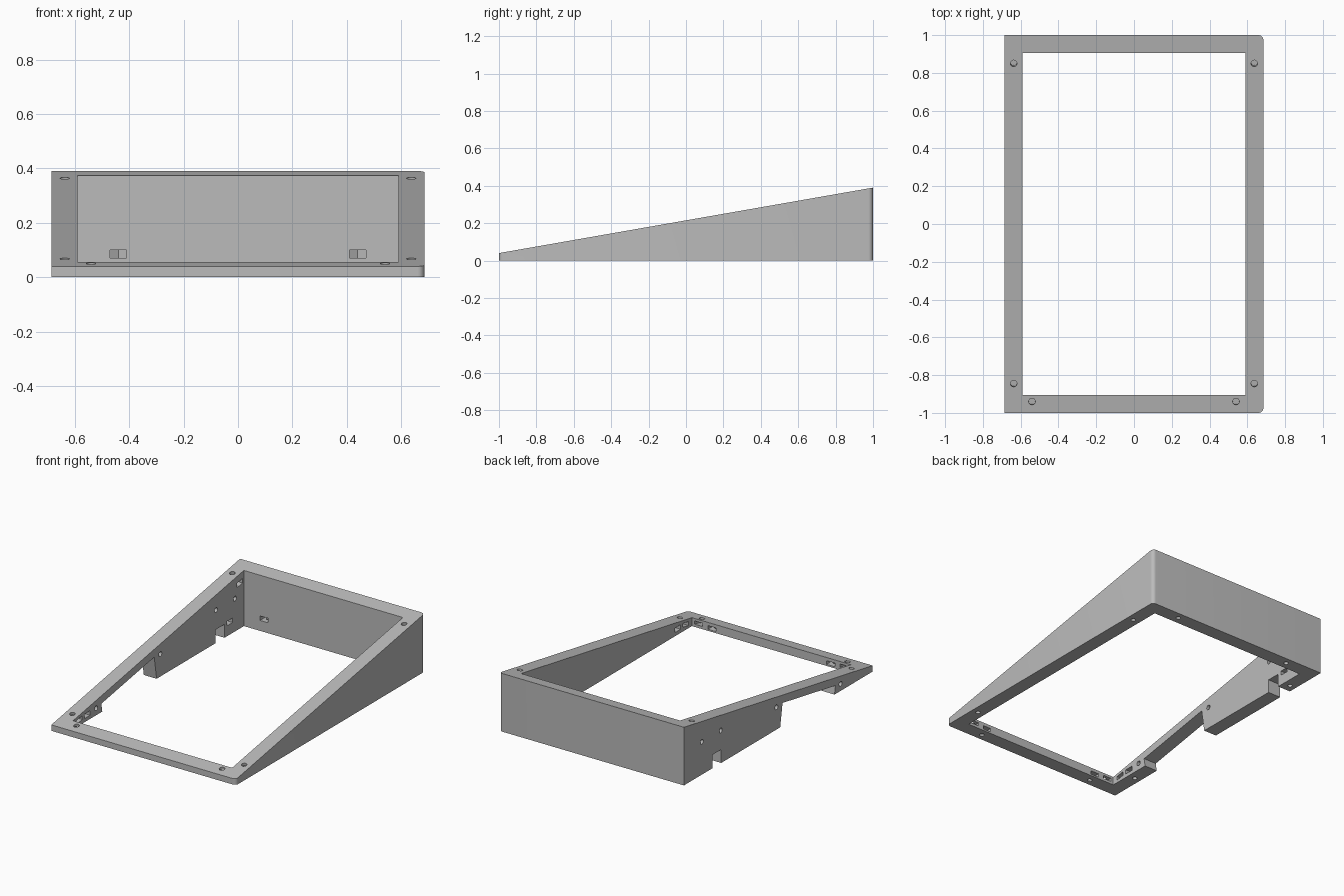
import bpy, bmesh, math
from mathutils import Vector

if "Cube" in bpy.data.objects:
    bpy.data.objects.remove(bpy.data.objects["Cube"], do_unlink=True)

SLOPE = 0.175
W, L = 0.685, 1.0          # outer half sizes
IW, IL = 0.59, 0.905       # opening half sizes
NORMAL = Vector((0, -SLOPE, 1)).normalized()


def top(y):
    return 0.04 + SLOPE * (y + L)


def prism(bm, pts, offset):
    """Close a polygon and its moved copy into a solid."""
    a = [bm.verts.new(p) for p in pts]
    b = [bm.verts.new(Vector(p) + Vector(offset)) for p in pts]
    bm.faces.new(a)
    bm.faces.new(b[::-1])
    n = len(a)
    for i in range(n):
        bm.faces.new((a[i], b[i], b[(i + 1) % n], a[(i + 1) % n]))
    return b


def rod(bm, start, end, r, sides=24):
    start, end = Vector(start), Vector(end)
    axis = end - start
    u = axis.orthogonal().normalized()
    v = axis.normalized().cross(u)
    ring = [2 * math.pi * i / sides for i in range(sides)]
    prism(bm, [start + r * (math.cos(t) * u + math.sin(t) * v) for t in ring], axis)


def nut_slot(bm, c, inward, height, tilt):
    """Pocket with a hexagonal end, open towards the inside of the frame."""
    n = Vector(inward)
    t = Vector((-n.y, n.x, 0))
    h, r = 0.03, 0.0346
    pts = []
    for along, across in ((-r, 0), (-r / 2, h), (0.06, h), (0.06, -h), (-r / 2, -h)):
        d = n * along + t * across
        pts.append(Vector(c) + d + Vector((0, 0, tilt * d.y - height / 2)))
    prism(bm, pts, (0, 0, height))


def make(name, bm):
    bmesh.ops.recalc_face_normals(bm, faces=bm.faces)
    me = bpy.data.meshes.new(name)
    bm.to_mesh(me)
    bm.free()
    ob = bpy.data.objects.new(name, me)
    bpy.context.collection.objects.link(ob)
    return ob


def cut(body, name, bm):
    tool = make(name, bm)
    tool.hide_render = True
    bpy.context.view_layer.objects.active = body
    mod = body.modifiers.new(name, "BOOLEAN")
    mod.operation, mod.solver, mod.object = "DIFFERENCE", "EXACT", tool
    bpy.ops.object.modifier_apply(modifier=mod.name)
    bpy.data.objects.remove(tool, do_unlink=True)


# Wedge body, with rounded corners on its left side only
R = 0.025
plan = [(-W, L), (-W, -L)]
for sy, a0 in ((-1, -90), (1, 0)):
    for i in range(7):
        a = math.radians(a0 + 15 * i)
        plan.append((W - R + R * math.cos(a), sy * (L - R) + R * math.sin(a)))
bm = bmesh.new()
for v in prism(bm, [(x, y, 0) for x, y in plan], (0, 0, 1)):
    v.co.z = top(v.co.y)
body = make("wedge_frame", bm)

# Central opening
bm = bmesh.new()
prism(bm, [(-IW, -IL, -1), (IW, -IL, -1), (IW, IL, -1), (-IW, IL, -1)], (0, 0, 2))
cut(body, "opening_cutter", bm)

# Long gap and small cable notch under the right wall
bm = bmesh.new()
drop = 0.053
gap = [(-0.015, -0.03), (-0.045, top(-0.045) - drop),
       (-0.605, top(-0.605) - drop), (-0.59, -0.03)]
notch = [(0.605, -0.03), (0.605, 0.09), (0.70, 0.09), (0.70, -0.03)]
for shape in (gap, notch):
    prism(bm, [(-W - 0.1, y, z) for y, z in shape], (0.25, 0, 0))
cut(body, "gap_cutter", bm)

# Nut slots in the inner walls, and the screw holes that meet them
slots, holes = bmesh.new(), bmesh.new()
for sx in (-1, 1):
    side, front, back = (-sx, 0, 0), (0, 1, 0), (0, -1, 0)
    # screws from below: x, y, slot height, slot thickness, opening direction
    for x, y, z, h, way in ((0.64, 0.755, 0.085, 0.03, side),
                            (0.64, -0.755, 0.04, 0.03, side),
                            (0.44, 0.955, 0.085, 0.03, back),
                            (0.44, -0.955, 0.023, 0.024, front)):
        nut_slot(slots, (sx * x, y, z), way, h, 0)
        rod(holes, (sx * x, y, -0.05), (sx * x, y, z), 0.015)
    # screws from the sloping top: x, y, depth, slot thickness, direction
    for x, y, d, h, way in ((0.637, 0.85, 0.06, 0.03, side),
                            (0.637, -0.845, 0.032, 0.026, side),
                            (0.54, -0.94, 0.027, 0.022, front)):
        p = Vector((sx * x, y, top(y)))
        c = p - NORMAL * d
        nut_slot(slots, c, way, h, SLOPE)
        rod(holes, p + NORMAL * 0.03, c, 0.0175)
# Cross holes through the right wall
for y, z in ((0.81, 0.22), (0.61, 0.22), (0.02, 0.15), (-0.66, 0.047)):
    rod(holes, (-W - 0.05, y, z), (-IW + 0.03, y, z), 0.016)
cut(body, "slot_cutter", slots)
cut(body, "hole_cutter", holes)

# Grey plastic
mat = bpy.data.materials.new("mid_grey")
mat.use_nodes = True
grey = (0.5, 0.5, 0.5, 1)
mat.diffuse_color = grey
mat.node_tree.nodes["Principled BSDF"].inputs["Base Color"].default_value = grey
body.data.materials.clear()
body.data.materials.append(mat)

bpy.ops.object.select_all(action="DESELECT")
body.select_set(True)
bpy.context.view_layer.objects.active = body
bpy.ops.object.shade_smooth_by_angle(angle=math.radians(30))
